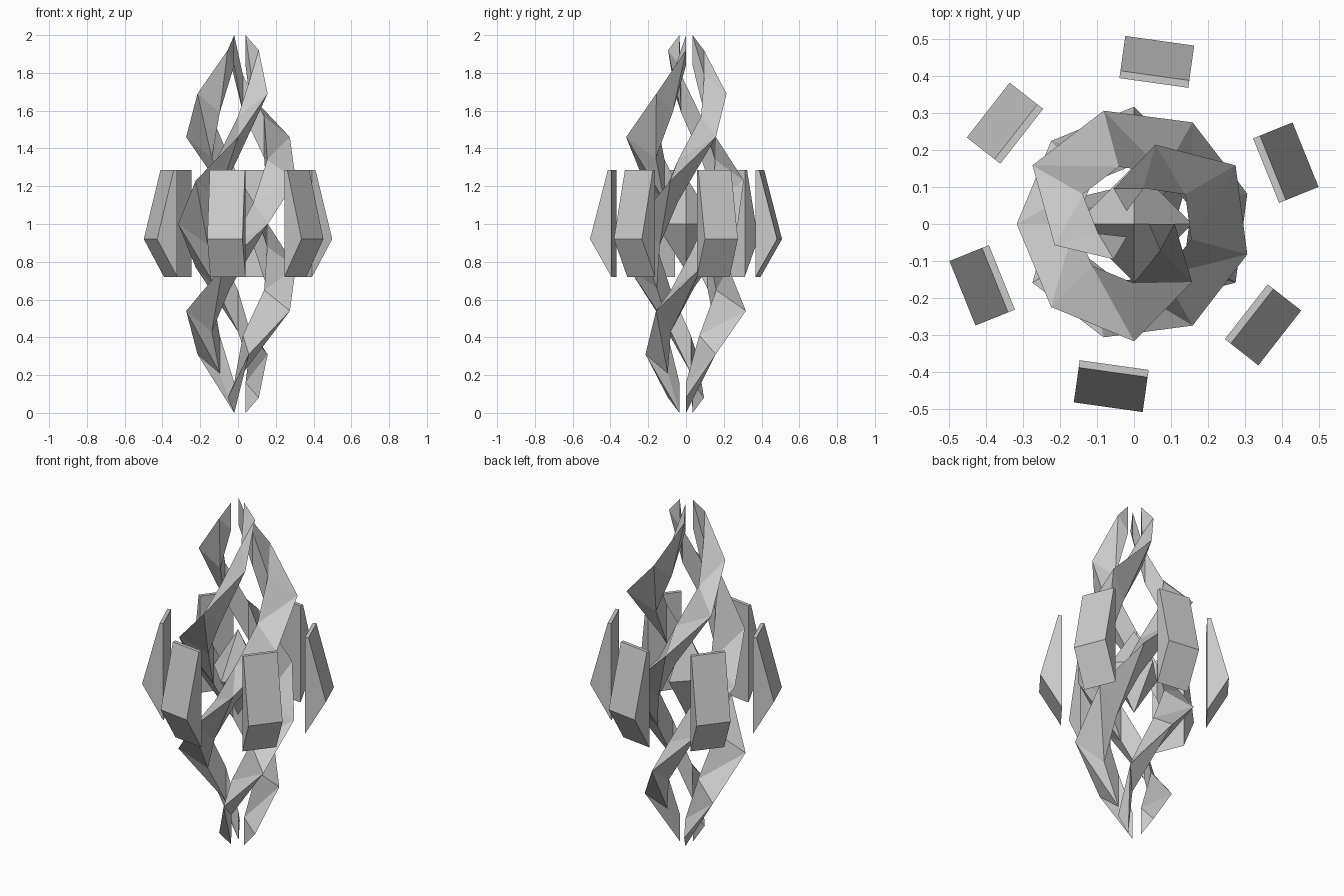
import bpy
import bmesh
from math import sin, cos, radians

if "Cube" in bpy.data.objects:
    bpy.data.objects.remove(bpy.data.objects["Cube"])


def make_object(name, verts, faces):
    mesh = bpy.data.meshes.new(name)
    mesh.from_pydata(verts, [], faces)
    bm = bmesh.new()
    bm.from_mesh(mesh)
    bmesh.ops.recalc_face_normals(bm, faces=bm.faces)
    bm.to_mesh(mesh)
    bm.free()
    obj = bpy.data.objects.new(name, mesh)
    bpy.context.collection.objects.link(obj)
    return obj


def polar(r, deg, z):
    return (r * cos(radians(deg)), r * sin(radians(deg)), z)


# Three helical strands: triangular section, one full turn in eight steps
# Section by distance from the middle: outer radius, inner radius, half height
SECTIONS = [(0.317, 0.16, 0.11), (0.317, 0.16, 0.11), (0.317, 0.16, 0.11),
            (0.222, 0.10, 0.10), (0.11, 0.04, 0.08)]


def strand(name, start):
    verts, faces = [], []
    for i in range(-4, 5):
        outer, inner, half = SECTIONS[abs(i)]
        ang, z = start + 45 * i, 1 + 0.23 * i
        verts += [polar(outer, ang, z), polar(inner, ang, z + half),
                  polar(inner, ang, z - half)]
    for i in range(8):
        for k in range(3):
            a, b = 3 * i + k, 3 * i + (k + 1) % 3
            c, d = b + 3, a + 3
            # split each twisted side along its diagonal
            if k == 0:
                faces += [(a, b, d), (b, c, d)]
            else:
                faces += [(a, b, c), (a, c, d)]
    faces += [(0, 1, 2), (24, 25, 26)]
    make_object(name, verts, faces)


for n in range(3):
    strand(f"helix_strand_{n + 1}", 60 + 120 * n)


# Six floating plates: ridged profile (radius, height) extruded sideways
PROFILE = [(0.385, 0.72), (0.5, 0.92), (0.405, 1.285), (0.385, 1.285)]


def plate(name, deg):
    c, s = cos(radians(deg)), sin(radians(deg))
    verts = [(r * c - t * s, r * s + t * c, z)
             for t in (-0.094, 0.094) for r, z in PROFILE]
    faces = [(0, 1, 2, 3), (4, 5, 6, 7)]
    faces += [(k, (k + 1) % 4, (k + 1) % 4 + 4, k + 4) for k in range(4)]
    make_object(name, verts, faces)


for n in range(6):
    plate(f"outer_plate_{n + 1}", 22 + 60 * n)

# Central crystal
ring = [polar(0.157, 90 * k, 1) for k in range(4)]
make_object("core_crystal", ring + [(0, 0, 1.25), (0, 0, 0.75)],
            [(k, (k + 1) % 4, tip) for k in range(4) for tip in (4, 5)])
